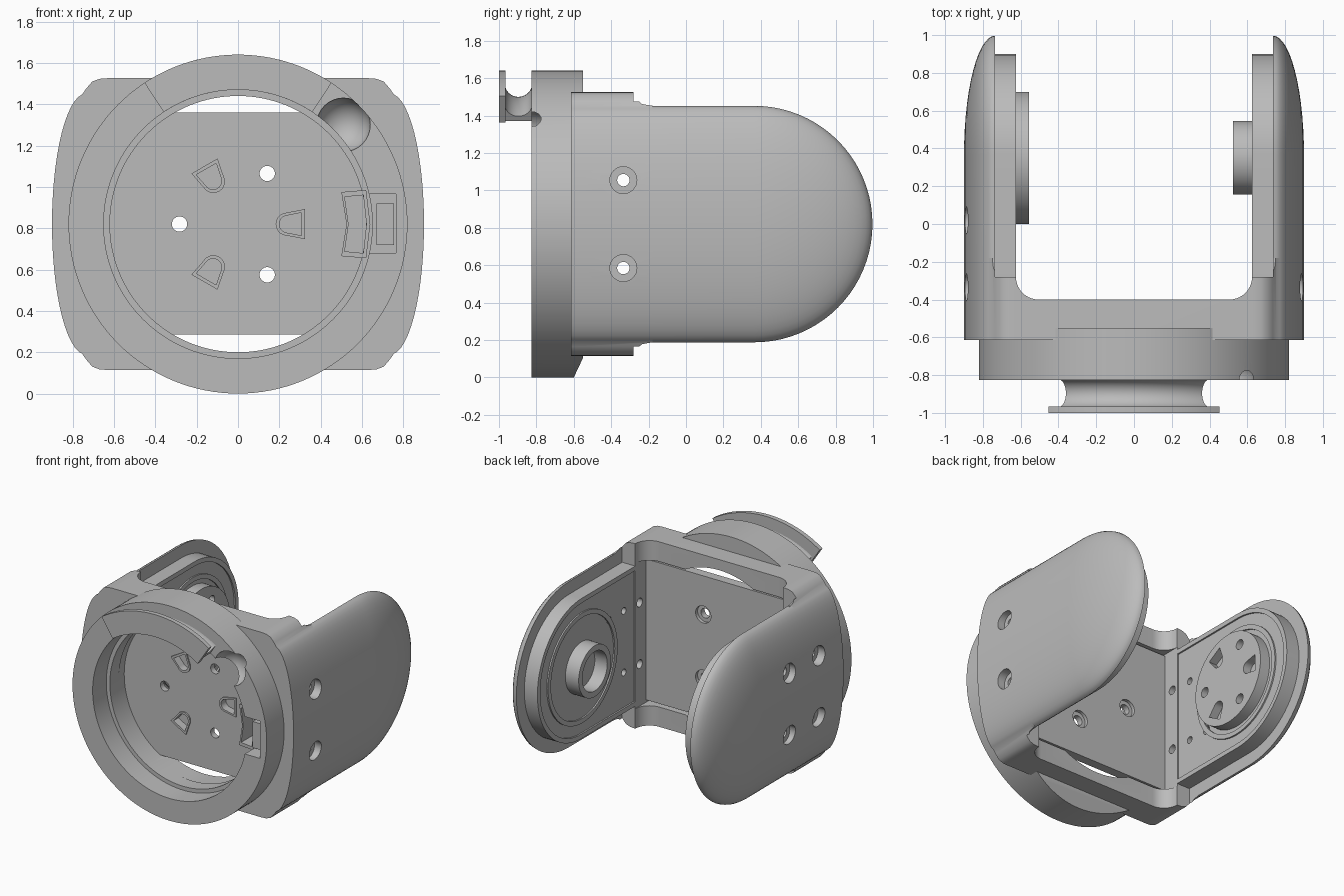
import bpy, bmesh
from math import sin, cos, pi, radians

if bpy.data.objects.get("Cube"):
    bpy.data.objects.remove(bpy.data.objects["Cube"])

C = 0.82          # height of the central axis
RC = 0.632        # cheek end radius
YC = 0.365        # pivot axis position along y

grey = bpy.data.materials.new("plain grey")
grey.use_nodes = True
grey.diffuse_color = (0.5, 0.5, 0.5, 1)
grey.node_tree.nodes["Principled BSDF"].inputs["Base Color"].default_value = (0.5, 0.5, 0.5, 1)


def finish(name, bm):
    bmesh.ops.remove_doubles(bm, verts=bm.verts, dist=1e-5)
    bmesh.ops.recalc_face_normals(bm, faces=bm.faces)
    me = bpy.data.meshes.new(name)
    bm.to_mesh(me)
    bm.free()
    ob = bpy.data.objects.new(name, me)
    me.materials.append(grey)
    bpy.context.collection.objects.link(ob)
    return ob


def prism(name, pts, axis, a, b):
    """Extrude a 2D outline: axis x uses (y, z), y uses (x, z), z uses (x, y)."""
    bm = bmesh.new()
    k = "xyz".index(axis)

    def place(p, d):
        q = list(p)
        q.insert(k, d)
        return bm.verts.new(q)
    lo, hi = [place(p, a) for p in pts], [place(p, b) for p in pts]
    bm.faces.new(lo)
    bm.faces.new(hi)
    n = len(pts)
    for i in range(n):
        j = (i + 1) % n
        bm.faces.new((lo[i], lo[j], hi[j], hi[i]))
    return finish(name, bm)


def circle(u, v, r, n=32):
    return [(u + r * cos(2 * pi * i / n), v + r * sin(2 * pi * i / n)) for i in range(n)]


def rect(u0, v0, u1, v1):
    return [(u0, v0), (u1, v0), (u1, v1), (u0, v1)]


def stadium(y0, r, n=40):
    arc = [(YC + r * cos(t), C + r * sin(t)) for t in [-pi / 2 + pi * i / n for i in range(n + 1)]]
    return [(y0, C - r)] + arc + [(y0, C + r)]


def d_shape(u, v, ang, s=1.0):
    """Rounded tip pointing along ang + pi, flat end outward."""
    pts = [(0.062, -0.065), (0.062, 0.065)]
    pts += [(-0.015 + 0.05 * cos(t), 0.05 * sin(t)) for t in [pi / 2 + pi * i / 10 for i in range(11)]]
    return [(u + s * (p * cos(ang) - q * sin(ang)), v + s * (p * sin(ang) + q * cos(ang))) for p, q in pts]


def flip(pts):
    return [(u, 2 * C - v) for u, v in pts]


def cut(ob, cutters):
    for c in cutters:
        m = ob.modifiers.new("cut", "BOOLEAN")
        m.operation, m.solver, m.object = "DIFFERENCE", "EXACT", c
        bpy.context.view_layer.objects.active = ob
        bpy.ops.object.modifier_apply(modifier=m.name)
        bpy.data.objects.remove(c)


def sector(name, prof, half, n=36):
    """Sweep an (r, y) profile about the ring axis around the top."""
    bm = bmesh.new()
    rows = []
    for i in range(n + 1):
        t = radians(-half + 2 * half * i / n)
        rows.append([bm.verts.new((r * sin(t), y, C + r * cos(t))) for r, y in prof])
    for a, b in zip(rows, rows[1:]):
        for i in range(len(prof)):
            j = (i + 1) % len(prof)
            bm.faces.new((a[i], a[j], b[j], b[i]))
    bm.faces.new(rows[0])
    bm.faces.new(rows[-1])
    return finish(name, bm)


# Housing base: rounded section, U-shaped inside, round opening to the front
steps = 14
angles = [pi / 2 * i / steps for i in range(steps + 1)]
quarter = [(0.735 + 0.165 * cos(a), RC * sin(a)) for a in angles[:-1]]
quarter += [(0.735, 0.655), (0.705, 0.69), (0.67, 0.703), (0.63, 0.706)]
right_side = [(x, C - z) for x, z in quarter[:0:-1]] + [(x, C + z) for x, z in quarter]
section = right_side + [(-x, z) for x, z in reversed(right_side)]
base = prism("housing_base", section, "y", -0.615, -0.18)

fillet = [(0.505 + 0.12 * sin(t), -0.28 - 0.12 * cos(t)) for t in [pi / 2 * i / 10 for i in range(11)]]
u_cut = [(-x, y) for x, y in reversed(fillet)] + fillet
u_cut = [(-0.625, 0.5)] + u_cut + [(0.625, 0.5)]
step = [(-0.275, C + 0.9), (-0.275, C + 0.695), (-0.262, C + 0.665), (-0.235, C + 0.642),
        (-0.19, C + 0.634), (0, C + 0.634), (0, C + 0.9)]
cutters = [prism("c", u_cut, "z", -1, 3),
           prism("c", rect(-0.735, -0.28, 0.735, 0.5), "z", -1, 3),
           prism("c", rect(-0.626, C - 0.555, 0.626, C + 0.555), "y", -0.45, 0.5),
           prism("c", circle(0, C, 0.625, 96), "y", -1, 0),
           prism("c", step, "x", -2, 2), prism("c", flip(step), "x", -2, 2)]
for dz in (-0.235, 0.235):
    cutters.append(prism("c", circle(-0.335, C + dz, 0.033), "x", -2, 2))
    for s in (-1, 1):
        cutters.append(prism("c", circle(-0.335, C + dz, 0.072), "x", s * 0.83, s * 1.2))
cut(base, cutters)


# Domed cheeks
def cheek(name, s):
    bm = bmesh.new()
    rows = []
    for a in angles:
        x = s * (0.735 + 0.165 * cos(a))
        rows.append([bm.verts.new((x, y, z)) for y, z in stadium(-0.2, RC * sin(a))])
    for a, b in zip(rows, rows[1:]):
        for i in range(len(a) - 1):
            bm.faces.new((a[i], a[i + 1], b[i + 1], b[i]))
    bm.faces.new(rows[-1])
    bm.faces.new([r[0] for r in rows] + [r[-1] for r in rows[-2::-1]])
    bmesh.ops.dissolve_degenerate(bm, dist=1e-5, edges=bm.edges)
    return finish(name, bm)


for side, s in (("left", 1), ("right", -1)):
    shell = cheek(side + "_cheek", s)
    plate = prism(side + "_side_plate", stadium(-0.285, 0.535), "x", s * 0.625, s * 0.74)
    # Shallow recess that leaves a raised lip and a round seat
    cut(plate, [prism("c", stadium(-0.4, 0.5), "x", s * 0.5, s * 0.637)])
    seat = prism(side + "_seat_ring", circle(YC - 0.015, C, 0.42, 64), "x", s * 0.626, s * 0.645)
    cut(seat, [prism("c", circle(YC - 0.015, C, 0.385, 64), "x", s * 0.5, s * 0.8)])
    holes = []
    for dz in (-0.235, 0.235):
        for y in (-0.16, 0.02):
            holes.append(prism("c", circle(y, C + dz, 0.026, 16), "x", s * 0.6, s * 0.7))
        if s < 0:
            for ob in (shell, plate):
                cut(ob, [prism("c", circle(0.02, C + dz, 0.033), "x", -2, -0.5)])
            cut(shell, [prism("c", circle(0.02, C + dz, 0.072), "x", -1.2, -0.84)])
    cut(plate, holes)

# Pivot parts: hollow bearing on one side, drive disc on the other
bearing = prism("bearing_tube", circle(YC - 0.015, C, 0.195, 64), "x", 0.525, 0.66)
cut(bearing, [prism("c", circle(YC - 0.015, C, 0.15, 64), "x", 0.4, 0.63)])
disc = prism("drive_disc", circle(YC - 0.015, C, 0.35, 80), "x", -0.66, -0.555)
cutters = []
for i in range(3):
    t = 2 * pi * i / 3
    y, z = YC - 0.015, C
    cutters.append(prism("c", d_shape(y + 0.23 * cos(t), z + 0.23 * sin(t), t), "x", -0.62, -0.4))
    cutters.append(prism("c", circle(y - 0.25 * cos(t), z - 0.25 * sin(t), 0.037), "x", -0.62, -0.4))
cut(disc, cutters)

# Floor plate with three through holes and three blind D-shaped sockets
floor = prism("floor_plate", rect(-0.63, C - 0.535, 0.63, C + 0.54), "y", -0.48, -0.41)
cutters, collars = [], []
for i in range(3):
    t = 2 * pi * i / 3
    u, v = 0.255 * cos(t), C + 0.255 * sin(t)
    hx, hz = -0.283 * cos(t), C - 0.283 * sin(t)
    collars.append(prism("socket_collar", d_shape(u, v, t, 1.12), "y", -0.49, -0.47))
    cut(collars[-1], [prism("c", d_shape(u, v, t, 0.85), "y", -1, 0)])
    cutters.append(prism("c", d_shape(u, v, t, 0.85), "y", -1, -0.43))
    cutters.append(prism("c", circle(hx, hz, 0.037), "y", -1, 0))
    cutters.append(prism("c", circle(hx, hz, 0.065), "y", -0.435, 0))
cut(floor, cutters)

# Front ring with stepped bore, lower chamfer, finger scoop and latch notch
ring = prism("front_ring", circle(0, C, 0.82, 128), "y", -0.825, -0.55)
bm = bmesh.new()
bmesh.ops.create_uvsphere(bm, u_segments=32, v_segments=16, radius=0.13)
bmesh.ops.translate(bm, verts=bm.verts, vec=(0.51, -0.825, C + 0.48))
scoop = finish("c", bm)
cut(ring, [prism("c", circle(0, C, 0.65, 128), "y", -1, -0.66),
           prism("c", circle(0, C, 0.62, 128), "y", -1, 0),
           prism("c", [(-0.6, -0.1), (-0.6, 0), (-0.548, 0.11), (-0.5, 0.11), (-0.5, -0.1)], "x", -1, 1),
           scoop,
           prism("c", rect(0.55, C - 0.14, 0.765, C + 0.145), "y", -1, -0.71)])

# Latch: inner wedge-shaped frame and a small roller block in the notch
outline = [(0.5, -0.155), (0.62, -0.165), (0.64, 0), (0.62, 0.165), (0.5, 0.155), (0.525, 0)]
frame = prism("latch_frame", [(x, C + z) for x, z in outline], "y", -0.7, -0.47)
inner = [(0.565 + (x - 0.565) * 0.75, C + z * 0.85) for x, z in outline]
cut(frame, [prism("c", inner, "y", -0.8, -0.52)])
prism("latch_block", rect(0.67, C - 0.1, 0.755, C + 0.1), "y", -0.78, -0.7)

# Hook on top: thin flange on a waisted neck
sector("hook_flange", [(0.65, -1), (0.82, -1), (0.82, -0.965), (0.65, -0.965)], 33.5)
waist = [(0.755 - 0.075 * sin(t), -0.896 - 0.074 * cos(t)) for t in [pi * i / 12 for i in range(13)]]
sector("hook_neck", [(0.65, -0.82), (0.65, -0.97)] + waist + [(0.755, -0.82)], 32)

# Smooth the rounded surfaces, keep edges crisp
for ob in bpy.context.collection.objects:
    if ob.type == "MESH" and grey.name in ob.data.materials:
        bpy.ops.object.select_all(action="DESELECT")
        ob.select_set(True)
        bpy.context.view_layer.objects.active = ob
        bpy.ops.object.shade_smooth_by_angle(angle=radians(30))
